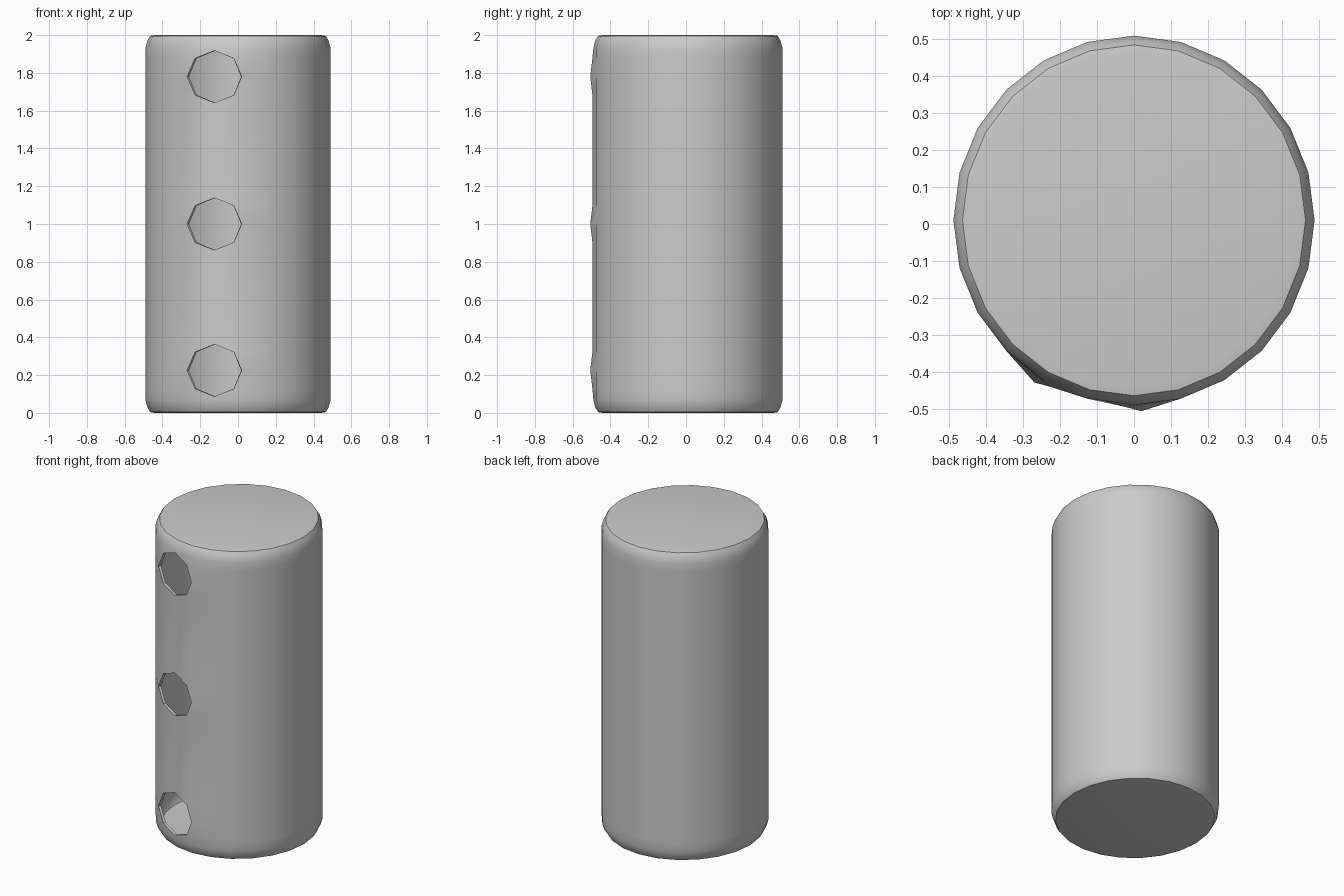
import bpy, bmesh, math

if "Cube" in bpy.data.objects:
    bpy.data.objects.remove(bpy.data.objects["Cube"])

SIDES = 24
RX, RY, CY = 0.489, 0.5, 0.01
HOLE_Z = (0.225, 1.0, 1.78)
HOLE_COL = 17                      # column at -105 degrees
STEP = 2 * math.pi / SIDES

# Vertical profile: (radius factor, height)
edge = [(0.90, 0.0), (0.95, 0.004), (0.98, 0.028), (1.0, 0.065)]
rows = edge + [(1.0, z + d) for z in HOLE_Z for d in (-0.1, 0.0, 0.1)]
rows += [(f, 2 - z) for f, z in reversed(edge)]

# Lathe the body with flat caps
bm = bmesh.new()
grid = []
for f, z in rows:
    grid.append([bm.verts.new((RX * f * math.cos(i * STEP), CY + RY * f * math.sin(i * STEP), z))
                 for i in range(SIDES)])
bm.faces.new(grid[0][::-1])
bm.faces.new(grid[-1])
hole_rows = [len(edge) + 3 * k for k in range(3)]
for r in range(len(rows) - 1):
    for i in range(SIDES):
        is_hole = any(r in (h, h + 1) for h in hole_rows) and i in (HOLE_COL - 1, HOLE_COL)
        if not is_hole:
            j = (i + 1) % SIDES
            bm.faces.new((grid[r][i], grid[r][j], grid[r + 1][j], grid[r + 1][i]))

# Reshape each opening into a flat octagon, standing slightly proud at its sides
a = HOLE_COL * STEP
tx, ty = -math.sin(a), math.cos(a)
px, py = -0.125, -0.468
for h, zc in zip(hole_rows, HOLE_Z):
    for dr in (-1, 0, 1):
        for dc in (-1, 0, 1):
            v = grid[h + 1 + dr][HOLE_COL + dc]
            if dr == 0 and dc == 0:
                bm.verts.remove(v)
                continue
            t = math.atan2(dr, dc)
            u = 0.15 * math.cos(t)
            v.co = (px + u * tx, py + u * ty, zc + 0.138 * math.sin(t))

mesh = bpy.data.meshes.new("hollow_cylinder")
bm.to_mesh(mesh)
bm.free()
body = bpy.data.objects.new("hollow_cylinder", mesh)
bpy.context.collection.objects.link(body)

# Thin shell wall
wall = body.modifiers.new("wall", 'SOLIDIFY')
wall.thickness = 0.015
wall.offset = -1

bpy.context.view_layer.objects.active = body
body.select_set(True)
bpy.ops.object.modifier_apply(modifier="wall")
bpy.ops.object.shade_smooth_by_angle(angle=math.radians(40))
